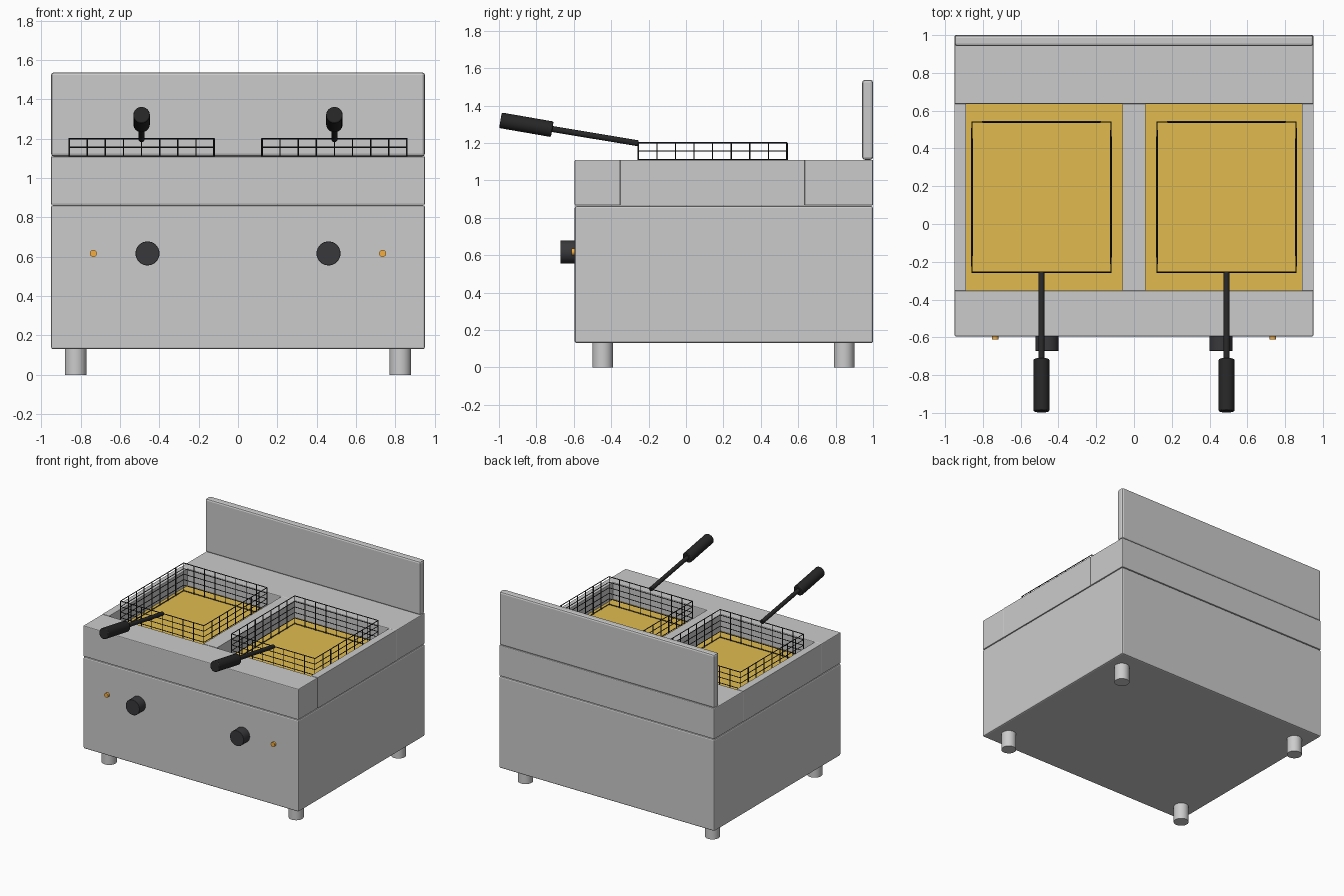
import bpy, bmesh, math
from mathutils import Vector

if "Cube" in bpy.data.objects:
    bpy.data.objects.remove(bpy.data.objects["Cube"])


def material(name, rgb):
    m = bpy.data.materials.new(name)
    m.diffuse_color = (*rgb, 1)
    m.use_nodes = True
    m.node_tree.nodes["Principled BSDF"].inputs["Base Color"].default_value = m.diffuse_color
    return m


OIL = material("oil", (0.75, 0.5, 0.08))
BLACK = material("black", (0.02, 0.02, 0.02))
KNOB = material("dark_plastic", (0.04, 0.04, 0.045))
AMBER = material("amber", (0.9, 0.42, 0.05))


def finish(ob, name, mat=None, bevel=0, segments=2):
    ob.name = name
    if mat:
        ob.data.materials.append(mat)
    if bevel:
        b = ob.modifiers.new("bevel", 'BEVEL')
        b.width, b.segments, b.limit_method = bevel, segments, 'ANGLE'
    return ob


def box(name, x, y, z, mat=None, bevel=0.006):
    lo, hi = Vector((x[0], y[0], z[0])), Vector((x[1], y[1], z[1]))
    bpy.ops.mesh.primitive_cube_add(size=1, location=(lo + hi) / 2)
    ob = bpy.context.object
    ob.scale = hi - lo
    bpy.ops.object.transform_apply(location=False, rotation=False, scale=True)
    return finish(ob, name, mat, bevel)


def rod(name, a, b, r, mat=None, bevel=0, sides=32):
    a, b = Vector(a), Vector(b)
    bpy.ops.mesh.primitive_cylinder_add(vertices=sides, radius=r, depth=(b - a).length,
                                        location=(a + b) / 2)
    ob = bpy.context.object
    ob.rotation_euler = (b - a).to_track_quat('Z', 'Y').to_euler()
    bpy.ops.object.shade_smooth_by_angle(angle=math.radians(40))
    return finish(ob, name, mat, bevel)


def basket(name, x, y, z, cuts, mat):
    # open-topped gridded box turned into wire
    nx, ny, nz = cuts
    bm = bmesh.new()

    def grid(o, u, v, nu, nv):
        o, u, v = Vector(o), Vector(u), Vector(v)
        vs = [[bm.verts.new(o + u * i / nu + v * j / nv) for j in range(nv + 1)]
              for i in range(nu + 1)]
        for i in range(nu):
            for j in range(nv):
                bm.faces.new((vs[i][j], vs[i + 1][j], vs[i + 1][j + 1], vs[i][j + 1]))

    w, d, h = x[1] - x[0], y[1] - y[0], z[1] - z[0]
    grid((x[0], y[0], z[0]), (w, 0, 0), (0, d, 0), nx, ny)
    for yy in y:
        grid((x[0], yy, z[0]), (w, 0, 0), (0, 0, h), nx, nz)
    for xx in x:
        grid((xx, y[0], z[0]), (0, d, 0), (0, 0, h), ny, nz)
    bmesh.ops.remove_doubles(bm, verts=bm.verts, dist=1e-4)
    bmesh.ops.recalc_face_normals(bm, faces=bm.faces)
    me = bpy.data.meshes.new(name)
    bm.to_mesh(me)
    bm.free()
    ob = bpy.data.objects.new(name, me)
    bpy.context.collection.objects.link(ob)
    wire = ob.modifiers.new("wire", 'WIREFRAME')
    wire.thickness, wire.offset, wire.use_boundary = 0.009, 0, True
    wire.use_even_offset = False
    return finish(ob, name, mat)


# cabinet and top frame
TOP = (0.865, 1.11)
box("cabinet", (-0.95, 0.95), (-0.595, 1.0), (0.13, 0.862), bevel=0.01)
box("front_rim", (-0.95, 0.95), (-0.595, -0.352), TOP)
box("back_rim", (-0.95, 0.95), (0.635, 1.0), TOP)
box("centre_divider", (-0.06, 0.06), (-0.352, 0.635), TOP, bevel=0)
box("backsplash", (-0.95, 0.95), (0.942, 1.0), (1.11, 1.537), bevel=0.014)

for s, side in ((-1, "left"), (1, "right")):
    def span(a, b):
        return tuple(sorted((s * a, s * b)))

    # tank
    box(side + "_wall", span(0.89, 0.95), (-0.352, 0.635), TOP, bevel=0.002)
    box(side + "_oil", span(0.06, 0.89), (-0.352, 0.635), (0.865, 0.975), OIL, bevel=0)
    # basket with handle
    basket(side + "_basket", span(0.122, 0.858), (-0.255, 0.54), (0.892, 1.2), (8, 8, 7), BLACK)
    x = s * 0.49
    rod(side + "_handle_rod", (x, -0.255, 1.198), (x, -0.73, 1.277), 0.016, BLACK)
    rod(side + "_handle_grip", (x, -0.715, 1.273), (x, -0.992, 1.321), 0.042, BLACK, 0.006)
    # controls
    rod(side + "_knob", (s * 0.46, -0.585, 0.617), (s * 0.46, -0.672, 0.617), 0.061, KNOB, 0.002)
    rod(side + "_lamp", (s * 0.735, -0.585, 0.617), (s * 0.735, -0.612, 0.617), 0.018, AMBER)
    # feet
    for y, end in ((-0.445, "front"), (0.845, "back")):
        rod(f"{side}_{end}_foot", (s * 0.825, y, 0), (s * 0.825, y, 0.14), 0.055)
